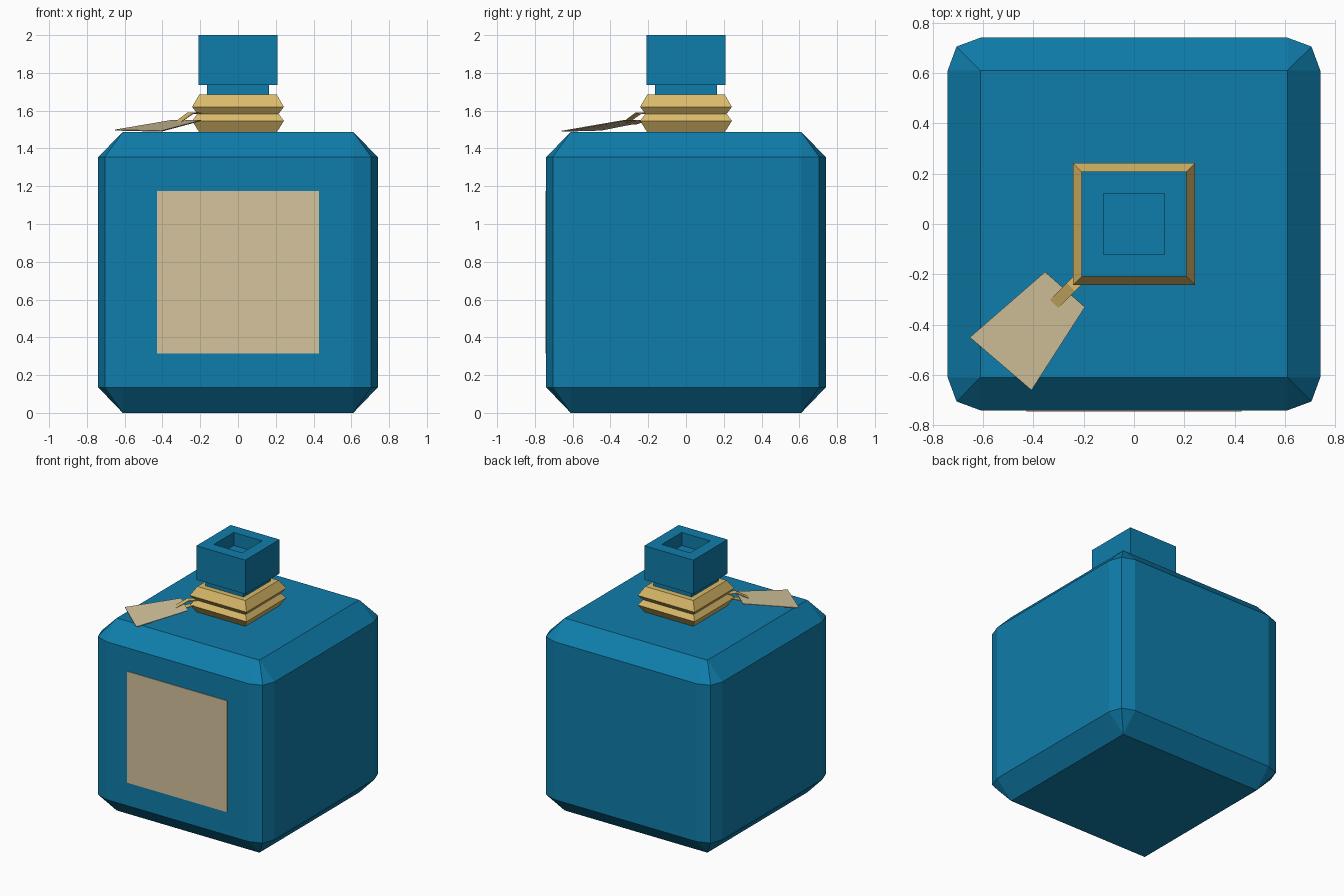
import bpy, bmesh
from mathutils import Vector

if "Cube" in bpy.data.objects:
    bpy.data.objects.remove(bpy.data.objects["Cube"])


def material(name, rgb):
    m = bpy.data.materials.new(name)
    m.diffuse_color = (*rgb, 1)
    m.use_nodes = True
    m.node_tree.nodes["Principled BSDF"].inputs["Base Color"].default_value = m.diffuse_color
    return m


BLUE = material("deep blue", (0.0048, 0.205, 0.405))
GOLD = material("gold", (0.70, 0.49, 0.144))
PAPER = material("tan paper", (0.66, 0.55, 0.335))


def finish(name, bm, mat, thickness=0):
    bmesh.ops.remove_doubles(bm, verts=bm.verts, dist=0.0005)
    bmesh.ops.recalc_face_normals(bm, faces=bm.faces)
    me = bpy.data.meshes.new(name)
    bm.to_mesh(me)
    bm.free()
    me.materials.append(mat)
    ob = bpy.data.objects.new(name, me)
    bpy.context.collection.objects.link(ob)
    if thickness:
        s = ob.modifiers.new("thickness", "SOLIDIFY")
        s.thickness, s.offset = thickness, 0
    return ob


def loft(name, rings, mat):
    """Closed skin through rings; each ring is (z, corner points of the +x+y quadrant)."""
    bm = bmesh.new()
    loops = []
    for z, corner in rings:
        loop = []
        for k in range(4):
            for x, y in corner:
                for _ in range(k):
                    x, y = -y, x
                loop.append(bm.verts.new((x, y, z)))
        loops.append(loop)
    for a, b in zip(loops, loops[1:]):
        for i in range(len(a)):
            j = (i + 1) % len(a)
            bm.faces.new((a[i], a[j], b[j], b[i]))
    bm.faces.new(loops[0])
    bm.faces.new(loops[-1])
    bmesh.ops.remove_doubles(bm, verts=bm.verts, dist=0.0005)
    bmesh.ops.dissolve_degenerate(bm, dist=0.0001, edges=bm.edges)
    return finish(name, bm, mat)


def square_loft(name, profile, mat):
    return loft(name, [(z, [(h, h)]) for h, z in profile], mat)


# Bottle body: square block with bevelled edges
wide = [(0.74, 0.61), (0.705, 0.705), (0.61, 0.74)]
tip = [(0.61, 0.61)] * 3
loft("bottle_body", [(0, tip), (0.135, wide), (1.355, wide), (1.487, tip)], BLUE)

# Gold cord wraps round the neck
square_loft("neck_wraps", [(0.205, 1.485), (0.243, 1.546), (0.215, 1.583),
                           (0.243, 1.62), (0.205, 1.685)], GOLD)

# Neck and hollow square lip
square_loft("neck", [(0.163, 1.68), (0.163, 1.74)], BLUE)
square_loft("lip", [(0.209, 1.737), (0.209, 2.0), (0.121, 2.0), (0.121, 1.9)], BLUE)

# Front label: thin plate
bm = bmesh.new()
bmesh.ops.create_cube(bm, size=1)
for v in bm.verts:
    v.co = Vector((v.co.x * 0.856, v.co.y * 0.008 - 0.741, v.co.z * 0.86 + 0.745))
finish("front_label", bm, PAPER)

# Hanging paper tag
bm = bmesh.new()
bm.faces.new([bm.verts.new(p) for p in (
    (-0.353, -0.19, 1.548), (-0.195, -0.33, 1.548),
    (-0.407, -0.66, 1.491), (-0.652, -0.45, 1.497))])
finish("paper_tag", bm, PAPER, 0.005)

# Flat gold strap looping through the tag
bm = bmesh.new()
side = Vector((0.016, -0.016, 0))
path = [(-0.21, 1.585), (-0.25, 1.588), (-0.315, 1.541), (-0.28, 1.53), (-0.21, 1.552)]
pairs = [[bm.verts.new(Vector((d, d, z)) + s * side) for s in (1, -1)] for d, z in path]
for a, b in zip(pairs, pairs[1:]):
    bm.faces.new((a[0], a[1], b[1], b[0]))
finish("tag_strap", bm, GOLD, 0.006)
